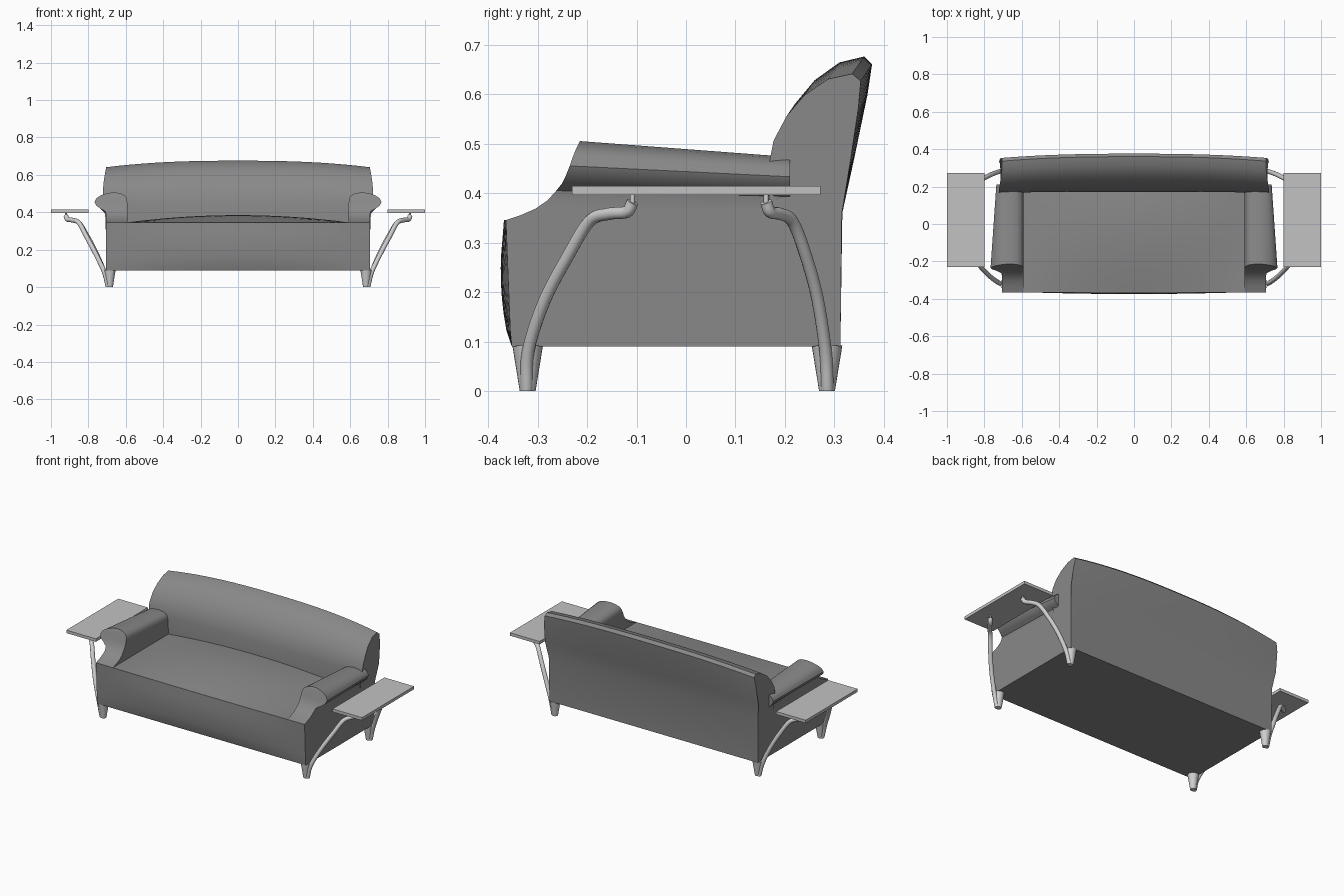
import bpy, bmesh, math
from mathutils import Vector

cube = bpy.data.objects.get("Cube")
if cube:
    bpy.data.objects.remove(cube, do_unlink=True)


def material(name, value):
    mat = bpy.data.materials.new(name)
    mat.use_nodes = True
    col = (value, value, value, 1)
    mat.diffuse_color = col
    bsdf = mat.node_tree.nodes["Principled BSDF"]
    bsdf.inputs["Base Color"].default_value = col
    bsdf.inputs["Roughness"].default_value = 0.6
    return mat


UPHOLSTERY = material("grey upholstery", 0.25)
TRAY = material("light grey tray", 0.54)
METAL = material("pale metal", 0.62)


def finish(name, bm, mat, angle=35):
    bmesh.ops.recalc_face_normals(bm, faces=bm.faces)
    mesh = bpy.data.meshes.new(name)
    bm.to_mesh(mesh)
    bm.free()
    obj = bpy.data.objects.new(name, mesh)
    bpy.context.collection.objects.link(obj)
    mesh.materials.append(mat)
    bpy.ops.object.select_all(action='DESELECT')
    obj.select_set(True)
    bpy.context.view_layer.objects.active = obj
    bpy.ops.object.shade_smooth_by_angle(angle=math.radians(angle))
    return obj


def loft(name, rings, mat, angle=35, caps=True):
    """Skin a list of closed rings of equal length."""
    bm = bmesh.new()
    loops = [[bm.verts.new(p) for p in ring] for ring in rings]
    n = len(loops[0])
    for a, b in zip(loops, loops[1:]):
        for i in range(n):
            j = (i + 1) % n
            bm.faces.new((a[i], a[j], b[j], b[i]))
    if caps:
        bm.faces.new(loops[0])
        bm.faces.new(loops[-1])
    return finish(name, bm, mat, angle)


HALF = 0.705
SEAT_Z = 0.345
STATIONS = [i / 12 for i in range(-12, 13)]


# Seat base: bulging front and domed cushion top
def base_ring(u):
    x = u * HALF
    bulge = 1 - u * u
    dome = 0.04 * max(0, 1 - (x / 0.6) ** 2)
    ring = [(x, 0.17, 0.09), (x, -0.352, 0.09)]
    for i in range(1, 8):
        t = i / 8
        y = -0.354 - 0.01 * t - 0.015 * bulge * math.sin(math.pi * t) ** 0.7
        ring.append((x, y, 0.09 + t * (SEAT_Z - 0.09)))
    for i in range(13):
        t = i / 12
        z = SEAT_Z + dome * math.sin(math.pi * (0.06 + t * 0.7) - 0.188)
        ring.append((x, -0.364 - 0.004 * bulge + t * (0.534 + 0.004 * bulge), z))
    return ring


loft("seat_base", [base_ring(u) for u in STATIONS], UPHOLSTERY)

# Backrest: curved section, lower and further forward at both ends
BACK = [(0.17, 0.09), (0.17, 0.345), (0.174, 0.46), (0.19, 0.525), (0.22, 0.58),
        (0.26, 0.628), (0.31, 0.664), (0.36, 0.676), (0.376, 0.66),
        (0.367, 0.6), (0.34, 0.47), (0.316, 0.36), (0.312, 0.09)]


def back_ring(u):
    ring = []
    for y, z in BACK:
        t = max(0, (z - SEAT_Z) / 0.331)
        width = HALF + 0.018 * math.sin(math.pi * min(1, t))
        drop = abs(u) ** 2.5 * t
        ring.append((u * width, y - 0.024 * drop, z - 0.035 * drop))
    return ring


loft("backrest", [back_ring(u) for u in STATIONS], UPHOLSTERY)

# Rolled arms: each row is height, inner x, outer x, front y
ARM = [(0.345, 0.59, 0.705, -0.365), (0.355, 0.59, 0.705, -0.335),
       (0.368, 0.59, 0.705, -0.305), (0.385, 0.59, 0.705, -0.28),
       (0.405, 0.592, 0.71, -0.262), (0.42, 0.592, 0.735, -0.25),
       (0.435, 0.592, 0.757, -0.243), (0.455, 0.592, 0.767, -0.235),
       (0.475, 0.595, 0.757, -0.228), (0.49, 0.605, 0.735, -0.222),
       (0.5, 0.625, 0.705, -0.217), (0.505, 0.65, 0.68, -0.214)]


def arm(name, side):
    bm = bmesh.new()
    rows = []
    for z, x_in, x_out, y in ARM:
        z_back = SEAT_Z + (z - SEAT_Z) * 0.8
        out_back = HALF + (x_out - HALF) * 0.5 if x_out > HALF else x_out
        rows.append([bm.verts.new(p) for p in (
            (side * x_in, y, z), (side * x_out, y, z),
            (side * out_back, 0.21, z_back), (side * x_in, 0.21, z_back))])
    for a, b in zip(rows, rows[1:]):
        for i in range(4):
            j = (i + 1) % 4
            bm.faces.new((a[i], a[j], b[j], b[i]))
    bm.faces.new(rows[0])
    bm.faces.new(rows[-1])
    finish(name, bm, UPHOLSTERY, 40)


def cone(name, loc, r_low, r_high, z0, z1, mat):
    bm = bmesh.new()
    bmesh.ops.create_cone(bm, cap_ends=True, segments=20, radius1=r_low,
                          radius2=r_high, depth=z1 - z0)
    bmesh.ops.translate(bm, verts=bm.verts, vec=(loc[0], loc[1], (z0 + z1) / 2))
    finish(name, bm, mat)


# Bent support rods, swept as a smooth round tube
def rod(name, points, radius=0.0125):
    pts = [Vector(p) for p in points]
    ext = [2 * pts[0] - pts[1]] + pts + [2 * pts[-1] - pts[-2]]
    path = []
    for p0, p1, p2, p3 in zip(ext, ext[1:], ext[2:], ext[3:]):
        for k in range(5):
            t = k / 5
            path.append(0.5 * (2 * p1 + (p2 - p0) * t
                               + (2 * p0 - 5 * p1 + 4 * p2 - p3) * t * t
                               + (3 * p1 - p0 - 3 * p2 + p3) * t ** 3))
    path.append(pts[-1])
    rings, normal = [], Vector((0, 1, 0))
    for i, p in enumerate(path):
        tangent = (path[min(i + 1, len(path) - 1)] - path[max(i - 1, 0)]).normalized()
        normal = (normal - tangent * normal.dot(tangent)).normalized()
        binormal = tangent.cross(normal)
        rings.append([p + radius * (normal * math.cos(a) + binormal * math.sin(a))
                      for a in (math.tau * k / 12 for k in range(12))])
    for v in rings[0]:
        v.z = 0
    loft(name, rings, METAL, 50)


FRONT_ROD = [(0.695, -0.322, 0), (0.715, -0.319, 0.08), (0.762, -0.287, 0.18),
             (0.81, -0.24, 0.27), (0.85, -0.195, 0.343), (0.885, -0.155, 0.358),
             (0.912, -0.12, 0.362), (0.92, -0.108, 0.382)]
REAR_ROD = [(0.695, 0.286, 0), (0.715, 0.282, 0.08), (0.762, 0.265, 0.19),
            (0.81, 0.24, 0.28), (0.85, 0.215, 0.343), (0.885, 0.19, 0.358),
            (0.912, 0.17, 0.362), (0.92, 0.162, 0.382)]

# Everything that repeats on the left (+x) and right (-x)
for label, s in (("left", 1), ("right", -1)):
    arm(label + "_arm", s)
    for end, y, pts in (("front", -0.32, FRONT_ROD), ("rear", 0.285, REAR_ROD)):
        cone(f"{label}_{end}_leg", (s * 0.685, y), 0.016, 0.031, 0, 0.092, METAL)
        rod(f"{label}_{end}_rod", [(s * x, py, z) for x, py, z in pts])
        tip = pts[-1]
        cone(f"{label}_{end}_pin", (s * tip[0], tip[1]), 0.005, 0.005, 0.37, 0.398, METAL)
    # Side tray
    bm = bmesh.new()
    bmesh.ops.create_cube(bm, size=1)
    bmesh.ops.scale(bm, verts=bm.verts, vec=(0.2, 0.502, 0.018))
    bmesh.ops.translate(bm, verts=bm.verts, vec=(s * 0.9, 0.021, 0.405))
    finish(label + "_tray", bm, TRAY)
